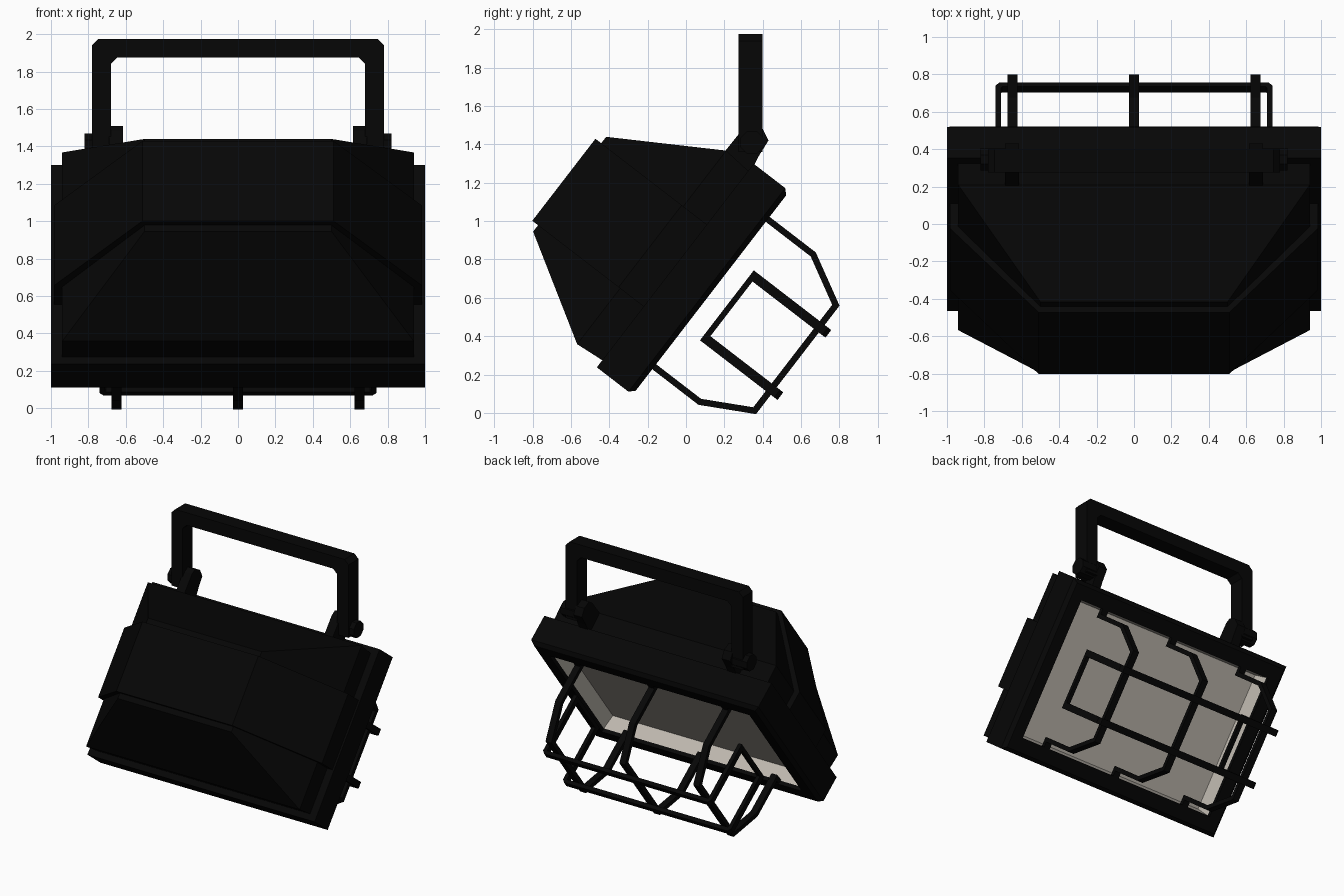
import bpy, bmesh, math
from mathutils import Vector

cube = bpy.data.objects.get("Cube")
if cube:
    bpy.data.objects.remove(cube, do_unlink=True)


def material(name, rgb):
    m = bpy.data.materials.new(name)
    m.use_nodes = True
    m.diffuse_color = (*rgb, 1)
    m.node_tree.nodes["Principled BSDF"].inputs["Base Color"].default_value = (*rgb, 1)
    return m


BLACK = material("black_metal", (0.0018, 0.0018, 0.0018))
REFLECTOR = material("pale_reflector", (0.52, 0.485, 0.43))

# Tilted lamp frame: x sideways, v up along the lamp face, w out of the face
TILT = math.radians(52.4)
C, S = math.cos(TILT), math.sin(TILT)
CENTRE_Y, CENTRE_Z = 0.13, 0.625


def lamp(x, v, w):
    return Vector((x, CENTRE_Y + v * C + w * S, CENTRE_Z + v * S - w * C))


def finish(name, bm, mats=(BLACK,)):
    bmesh.ops.recalc_face_normals(bm, faces=bm.faces[:])
    mesh = bpy.data.meshes.new(name)
    bm.to_mesh(mesh)
    bm.free()
    for m in mats:
        mesh.materials.append(m)
    obj = bpy.data.objects.new(name, mesh)
    bpy.context.collection.objects.link(obj)
    return obj


def loft(name, rings, mats=(BLACK,), pale_from=None):
    """Join rectangular rings (half width, half height, w); cap both ends."""
    bm = bmesh.new()
    loops = [[bm.verts.new(lamp(sx * hx, sv * hv, w))
              for sx, sv in ((-1, -1), (1, -1), (1, 1), (-1, 1))]
             for hx, hv, w in rings]
    bm.faces.new(loops[0])
    for i in range(len(loops) - 1):
        a, b = loops[i], loops[i + 1]
        for k in range(4):
            j = (k + 1) % 4
            f = bm.faces.new((a[k], a[j], b[j], b[k]))
            f.material_index = int(pale_from is not None and i >= pale_from)
    f = bm.faces.new(loops[-1])
    f.material_index = int(pale_from is not None)
    return finish(name, bm, mats)


def prism(name, outline, t0, t1, place):
    """Extrude a 2D outline from t0 to t1; place maps (p, q, t) to space."""
    bm = bmesh.new()
    a = [bm.verts.new(place(p, q, t0)) for p, q in outline]
    b = [bm.verts.new(place(p, q, t1)) for p, q in outline]
    bm.faces.new(a)
    bm.faces.new(b)
    n = len(a)
    for k in range(n):
        j = (k + 1) % n
        bm.faces.new((a[k], a[j], b[j], b[k]))
    return finish(name, bm)


def strip(name, path, thick, t0, t1, place):
    """Flat bar following a 2D path with mitred corners."""
    pts = [Vector(p) for p in path]
    left, right = [], []
    for i, p in enumerate(pts):
        d0 = (p - pts[i - 1]).normalized() if i else (pts[1] - p).normalized()
        d1 = (pts[i + 1] - p).normalized() if i < len(pts) - 1 else d0
        n0, n1 = Vector((-d0.y, d0.x)), Vector((-d1.y, d1.x))
        m = (n0 + n1).normalized()
        off = m * (thick / 2 / m.dot(n0))
        left.append(p + off)
        right.append(p - off)
    return prism(name, left + right[::-1], t0, t1, place)


def mirrored(path):
    return path + [(-p, q) for p, q in reversed(path)]


def across_v(p, q, t):
    return lamp(p, t, q)


def across_x(p, q, t):
    return lamp(t, p, q)


def side_on(p, q, t):
    return Vector((t, p, q))


def front_on(p, q, t):
    return Vector((p, t, q))


# Tapered housing
loft("housing", [(0.94, 0.622, -0.22), (0.94, 0.637, -0.39), (0.50, 0.312, -0.93)])

# Raised band running over the back and down both sides
prism("housing_band", mirrored([(0.985, -0.21), (0.985, -0.40), (0.51, -0.968)]),
      -0.27, 0.27, across_v)

# Rim with a chamfered front edge and a shallow reflector pan
loft("rim_and_reflector",
     [(1.0, 0.67, -0.235), (1.0, 0.67, -0.027), (0.973, 0.643, 0.0),
      (0.88, 0.54, 0.0), (0.88, 0.54, -0.03), (0.855, 0.525, -0.14)],
     (BLACK, REFLECTOR), pale_from=4)

# Guard hoops over the lamp face, with feet bent outward to the rim
hoop = mirrored([(0.56, -0.02), (0.485, -0.02), (0.485, 0.30), (0.347, 0.555)])
for label, x in (("right", -0.65), ("middle", 0), ("left", 0.65)):
    strip("guard_hoop_" + label, hoop, 0.033, x - 0.026, x + 0.026, across_x)

# Long guard bars with bent ends, tied together at each side
bar = mirrored([(0.725, 0.105), (0.725, 0.587), (0.712, 0.60)])
for label, v in (("lower", -0.205), ("upper", 0.205)):
    strip("guard_bar_" + label, bar, 0.03, v - 0.025, v + 0.025, across_v)

# Carrying handle
outer = mirrored([(0.78, 1.36), (0.78, 1.94), (0.745, 1.975)])
inner = mirrored([(0.68, 1.36), (0.68, 1.84), (0.645, 1.875)])
prism("handle", outer + inner[::-1], 0.275, 0.40, front_on)

# Side parts: guard ties, handle lugs and pivot bolts
lug = [(0.20, 1.36), (0.30, 1.485), (0.34, 1.51), (0.40, 1.48),
       (0.43, 1.42), (0.38, 1.34), (0.34, 1.26), (0.24, 1.26)]
bolt = [(0.345 + 0.065 * math.cos(a), 1.41 + 0.065 * math.sin(a))
        for a in (math.pi / 8 + k * math.pi / 4 for k in range(8))]
for label, s in (("right", -1), ("left", 1)):
    prism("guard_tie_" + label, [(-0.2, 0.105), (0.2, 0.105), (0.2, 0.135), (-0.2, 0.135)],
          s * 0.71, s * 0.74, across_x)
    prism("handle_lug_" + label, lug, s * 0.615, s * 0.69, side_on)
    prism("pivot_bolt_" + label, bolt, s * 0.67, s * 0.82, side_on)
